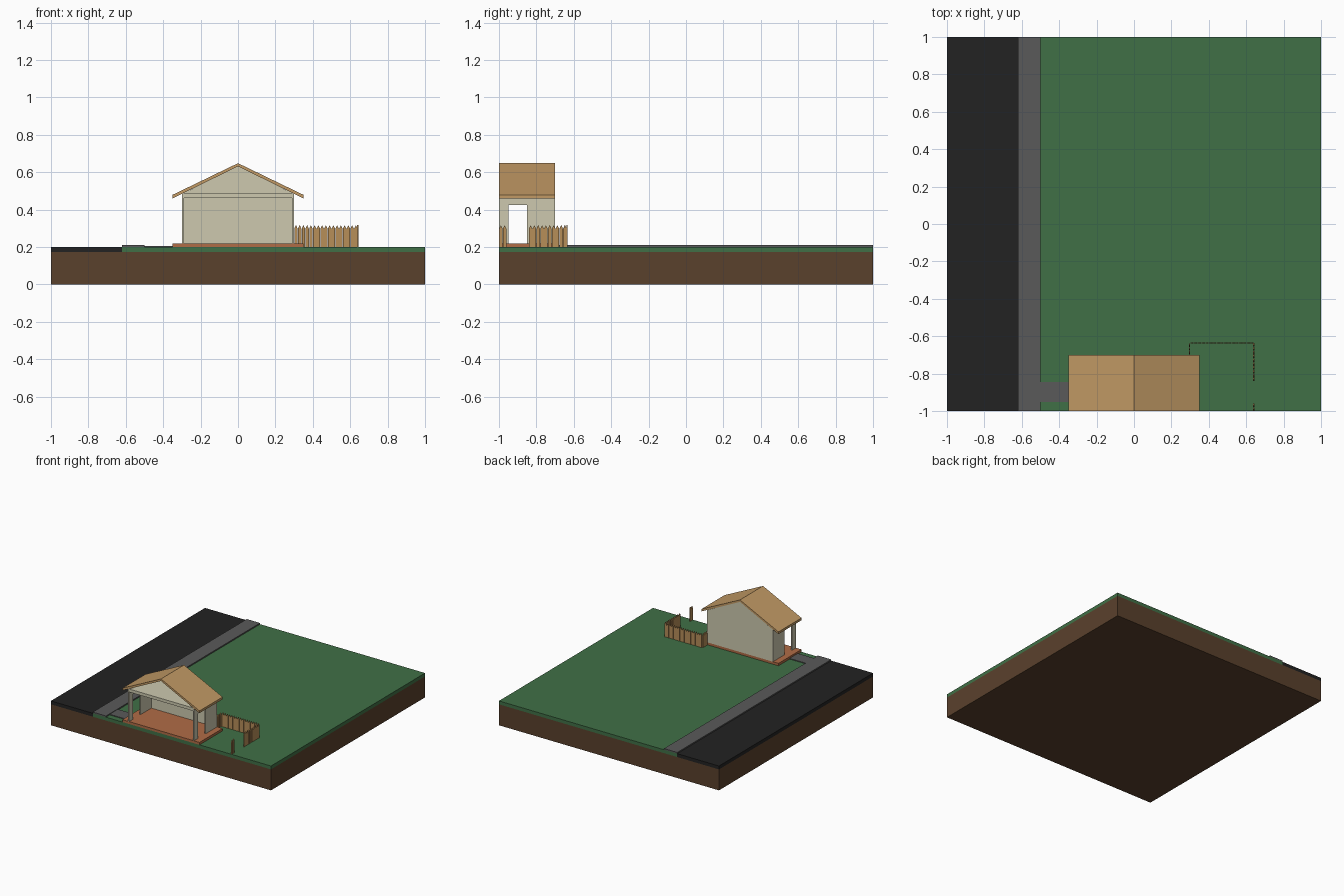
import bpy, bmesh

if "Cube" in bpy.data.objects:
    bpy.data.objects.remove(bpy.data.objects["Cube"])


def material(name, hex_colour):
    def lin(c):
        c /= 255
        return c / 12.92 if c <= 0.04045 else ((c + 0.055) / 1.055) ** 2.4
    m = bpy.data.materials.new(name)
    m.diffuse_color = [lin(int(hex_colour[i:i + 2], 16)) for i in (0, 2, 4)] + [1]
    m.use_nodes = True
    m.node_tree.nodes["Principled BSDF"].inputs["Base Color"].default_value = m.diffuse_color
    return m


SOIL = material("soil brown", "5A412C")
GRASS = material("grass green", "407046")
ASPHALT = material("asphalt black", "222222")
PAVING = material("paving grey", "5A5A5A")
CREAM = material("wall cream", "CDC9AF")
TIMBER = material("roof tan", "C29A65")
FLOOR = material("terracotta", "B06C46")
FENCE = material("fence wood", "B78E59")


def prism(bm, profile, depth):
    """Extrude a closed 3D profile along the vector depth."""
    face = bm.faces.new([bm.verts.new(p) for p in profile])
    out = bmesh.ops.extrude_face_region(bm, geom=[face])
    bmesh.ops.translate(bm, vec=depth,
                        verts=[v for v in out["geom"] if isinstance(v, bmesh.types.BMVert)])


def finish(name, bm, mat):
    bmesh.ops.recalc_face_normals(bm, faces=bm.faces)
    mesh = bpy.data.meshes.new(name)
    bm.to_mesh(mesh)
    bm.free()
    mesh.materials.append(mat)
    ob = bpy.data.objects.new(name, mesh)
    bpy.context.collection.objects.link(ob)
    return ob


def extruded(name, profile, depth, mat):
    bm = bmesh.new()
    prism(bm, profile, depth)
    return finish(name, bm, mat)


def box(name, x0, x1, y0, y1, z0, z1, mat):
    base = [(x0, y0, z0), (x1, y0, z0), (x1, y1, z0), (x0, y1, z0)]
    return extruded(name, base, (0, 0, z1 - z0), mat)


# Layers of the ground block
box("soil_block", -1, 1, -1, 1, 0, 0.172, SOIL)
box("lawn", -0.62, 1, -1, 1, 0.172, 0.2, GRASS)
box("road", -1, -0.62, -1, 1, 0.172, 0.2, ASPHALT)
box("sidewalk", -0.62, -0.5, -1, 1, 0.2, 0.21, PAVING)
box("garden_path", -0.5, -0.35, -0.952, -0.845, 0.2, 0.206, PAVING)

# House floor and ceiling
box("floor_slab", -0.35, 0.35, -1, -0.70, 0.2, 0.22, FLOOR)
box("ceiling", -0.29, 0.29, -1, -0.71, 0.463, 0.488, CREAM)

# Side walls, each cut by a doorway
for side, x in (("left", -0.30), ("right", 0.29)):
    wall = [(-1, 0.22), (-0.95, 0.22), (-0.95, 0.425), (-0.85, 0.425),
            (-0.85, 0.22), (-0.70, 0.22), (-0.70, 0.486), (-1, 0.486)]
    extruded(side + "_wall", [(x, y, z) for y, z in wall], (0.01, 0, 0), CREAM)

# Back wall with its gable
back = [(-0.29, 0.22), (0.29, 0.22), (0.29, 0.489), (0, 0.632), (-0.29, 0.489)]
extruded("back_wall", [(x, -0.71, z) for x, z in back], (0, 0.01, 0), CREAM)

# Folded pitched roof
roof = [(-0.35, 0.46), (0, 0.631), (0.35, 0.46), (0.35, 0.479), (0, 0.648), (-0.35, 0.479)]
extruded("roof", [(x, -1, z) for x, z in roof], (0, 0.30, 0), TIMBER)


# Picket fence runs with pointed tops
def fence(name, start, step, count, along_x):
    bm = bmesh.new()
    w, t = 0.009, 0.003
    shape = [(-w, 0.2), (w, 0.2), (w, 0.298), (0, 0.317), (-w, 0.298)]
    for i in range(count):
        x = start[0] + (i * step if along_x else 0)
        y = start[1] + (0 if along_x else i * step)
        if along_x:
            prism(bm, [(x + a, y - t, z) for a, z in shape], (0, 2 * t, 0))
        else:
            prism(bm, [(x - t, y + a, z) for a, z in shape], (2 * t, 0, 0))
    finish(name, bm, FENCE)


fence("back_fence", (0.31, -0.637), 0.02, 17, True)
fence("side_fence", (0.64, -0.831), 0.0205, 10, False)
fence("gate_side_fence", (0.64, -0.990), 0.02, 2, False)
fence("house_side_fence", (0.297, -0.688), 0.02, 3, False)
